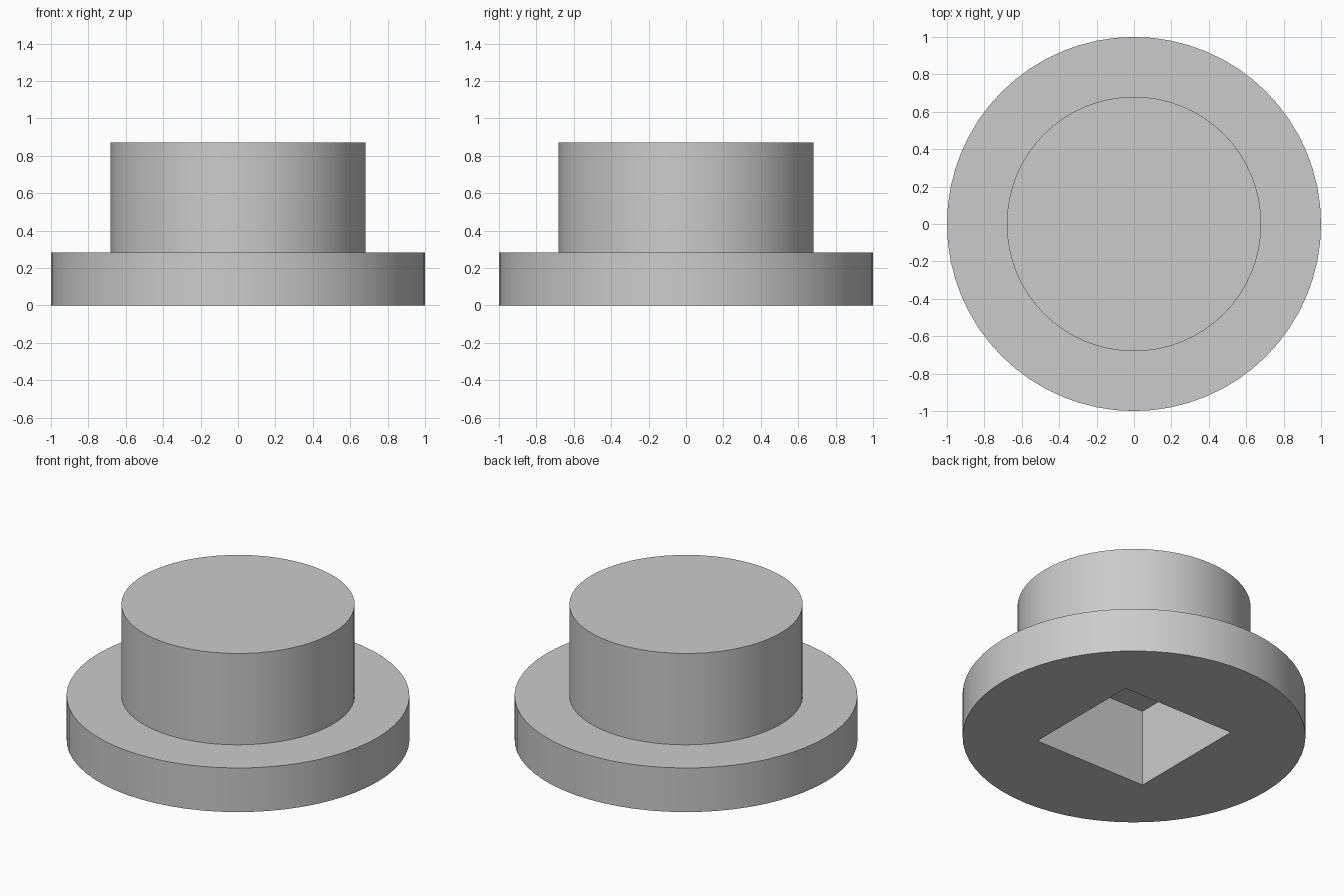
import bpy
import bmesh
import math
from mathutils import Matrix

FLANGE_RADIUS, FLANGE_HEIGHT = 1.0, 0.284
BOSS_RADIUS, TOP_HEIGHT = 0.68, 0.872
SOCKET_SIDE, SOCKET_DEPTH = 0.80, 0.496
SEGMENTS = 64

default_cube = bpy.data.objects.get("Cube")
if default_cube:
    bpy.data.objects.remove(default_cube, do_unlink=True)


def make_material(name, colour):
    mat = bpy.data.materials.new(name)
    mat.use_nodes = True
    mat.diffuse_color = colour
    mat.node_tree.nodes["Principled BSDF"].inputs["Base Color"].default_value = colour
    return mat


def make_object(name, bm, mat):
    mesh = bpy.data.meshes.new(name)
    bmesh.ops.recalc_face_normals(bm, faces=bm.faces)
    bm.to_mesh(mesh)
    bm.free()
    mesh.materials.append(mat)
    obj = bpy.data.objects.new(name, mesh)
    bpy.context.collection.objects.link(obj)
    return obj


grey = make_material("plain grey", (0.6, 0.6, 0.6, 1))

# Flange disc, with its top inset and extruded into the boss
bm = bmesh.new()
bmesh.ops.create_cone(bm, cap_ends=True, segments=SEGMENTS,
                      radius1=FLANGE_RADIUS, radius2=FLANGE_RADIUS, depth=FLANGE_HEIGHT,
                      matrix=Matrix.Translation((0, 0, FLANGE_HEIGHT / 2)))
top = max(bm.faces, key=lambda f: f.calc_center_median().z)
apothem = math.cos(math.pi / SEGMENTS)
bmesh.ops.inset_region(bm, faces=[top], thickness=(FLANGE_RADIUS - BOSS_RADIUS) * apothem)
boss_top = bmesh.ops.extrude_discrete_faces(bm, faces=[top])["faces"][0]
bmesh.ops.translate(bm, verts=boss_top.verts, vec=(0, 0, TOP_HEIGHT - FLANGE_HEIGHT))
body = make_object("flanged_plug", bm, grey)

# Square blind socket cut into the underside
overlap = 0.1
bm = bmesh.new()
bmesh.ops.create_cube(bm, size=1)
bmesh.ops.scale(bm, verts=bm.verts, vec=(SOCKET_SIDE, SOCKET_SIDE, SOCKET_DEPTH + overlap))
bmesh.ops.translate(bm, verts=bm.verts, vec=(0, 0, (SOCKET_DEPTH - overlap) / 2))
cutter = make_object("socket_cutter", bm, grey)
cutter.hide_render = True

cut = body.modifiers.new("square_socket", 'BOOLEAN')
cut.operation = 'DIFFERENCE'
cut.solver = 'EXACT'
cut.object = cutter

bpy.ops.object.select_all(action='DESELECT')
body.select_set(True)
bpy.context.view_layer.objects.active = body
bpy.ops.object.modifier_apply(modifier=cut.name)
bpy.data.objects.remove(cutter, do_unlink=True)
bpy.ops.object.shade_smooth_by_angle(angle=math.radians(30))
